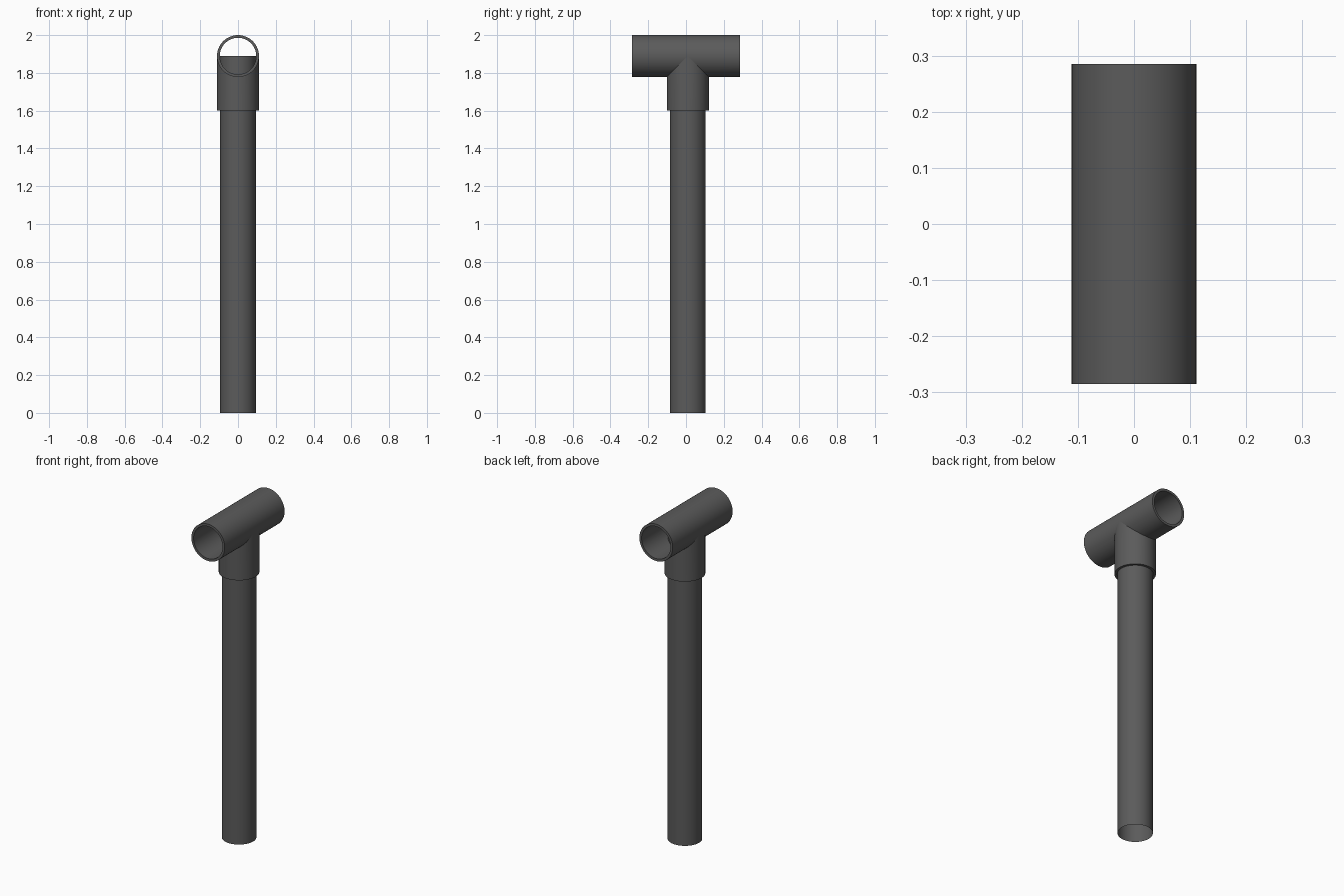
import bpy, bmesh, math

if "Cube" in bpy.data.objects:
    bpy.data.objects.remove(bpy.data.objects["Cube"])

R_OUT, R_IN, R_PIPE = 0.111, 0.0965, 0.0945
Z_AXIS, Y_POST, HALF = 1.889, 0.010, 0.285
SIDES = 64

grey = bpy.data.materials.new("dark grey plastic")
grey.diffuse_color = (0.105, 0.105, 0.105, 1)
grey.use_nodes = True
grey.node_tree.nodes["Principled BSDF"].inputs["Base Color"].default_value = grey.diffuse_color


def make(name, loops, closed):
    """Skin a list of vertex rings into a tube wall."""
    bm = bmesh.new()
    rings = [[bm.verts.new(p) for p in loop] for loop in loops]
    pairs = list(zip(rings, rings[1:]))
    if closed:
        pairs.append((rings[-1], rings[0]))
    for a, b in pairs:
        for i in range(SIDES):
            j = (i + 1) % SIDES
            bm.faces.new((a[i], a[j], b[j], b[i]))
    bmesh.ops.recalc_face_normals(bm, faces=bm.faces)
    mesh = bpy.data.meshes.new(name)
    bm.to_mesh(mesh)
    bm.free()
    obj = bpy.data.objects.new(name, mesh)
    bpy.context.collection.objects.link(obj)
    mesh.materials.append(grey)
    bpy.ops.object.select_all(action='DESELECT')
    obj.select_set(True)
    bpy.context.view_layer.objects.active = obj
    bpy.ops.object.shade_smooth_by_angle(angle=math.radians(35))
    return obj


ANG = [2 * math.pi * i / SIDES for i in range(SIDES)]


def ring_y(r, y):
    return [(r * math.cos(a), y, Z_AXIS + r * math.sin(a)) for a in ANG]


def ring_z(r, z):
    return [(r * math.cos(a), Y_POST + r * math.sin(a), z) for a in ANG]


def saddle(r):
    """Ring of a vertical tube trimmed to the underside of the cross tube."""
    return [(r * math.cos(a), Y_POST + r * math.sin(a),
             Z_AXIS - math.sqrt(max(0, R_OUT**2 - (r * math.cos(a))**2))) for a in ANG]


# Hollow cross tube of the tee
cross = make("tee_cross_tube", [ring_y(R_OUT, -HALF), ring_y(R_OUT, HALF),
                                ring_y(R_IN, HALF), ring_y(R_IN, -HALF)], True)

# Hollow socket under it
make("tee_socket", [ring_z(R_OUT, 1.6), saddle(R_OUT), saddle(R_IN), ring_z(R_IN, 1.6)], True)

# Open pipe pushed up to the axis of the cross tube
make("post_pipe", [ring_z(R_PIPE, 0), ring_z(R_PIPE, Z_AXIS)], False)

# Hole in the underside of the cross tube for the pipe
bpy.ops.mesh.primitive_cylinder_add(vertices=SIDES, radius=0.092, depth=0.25,
                                    location=(0, Y_POST, Z_AXIS - 0.125))
cutter = bpy.context.object
cutter.name = "hole_cutter"
cutter.hide_render = True
cutter.display_type = 'WIRE'
cut = cross.modifiers.new("pipe hole", 'BOOLEAN')
cut.operation = 'DIFFERENCE'
cut.solver = 'EXACT'
cut.object = cutter
